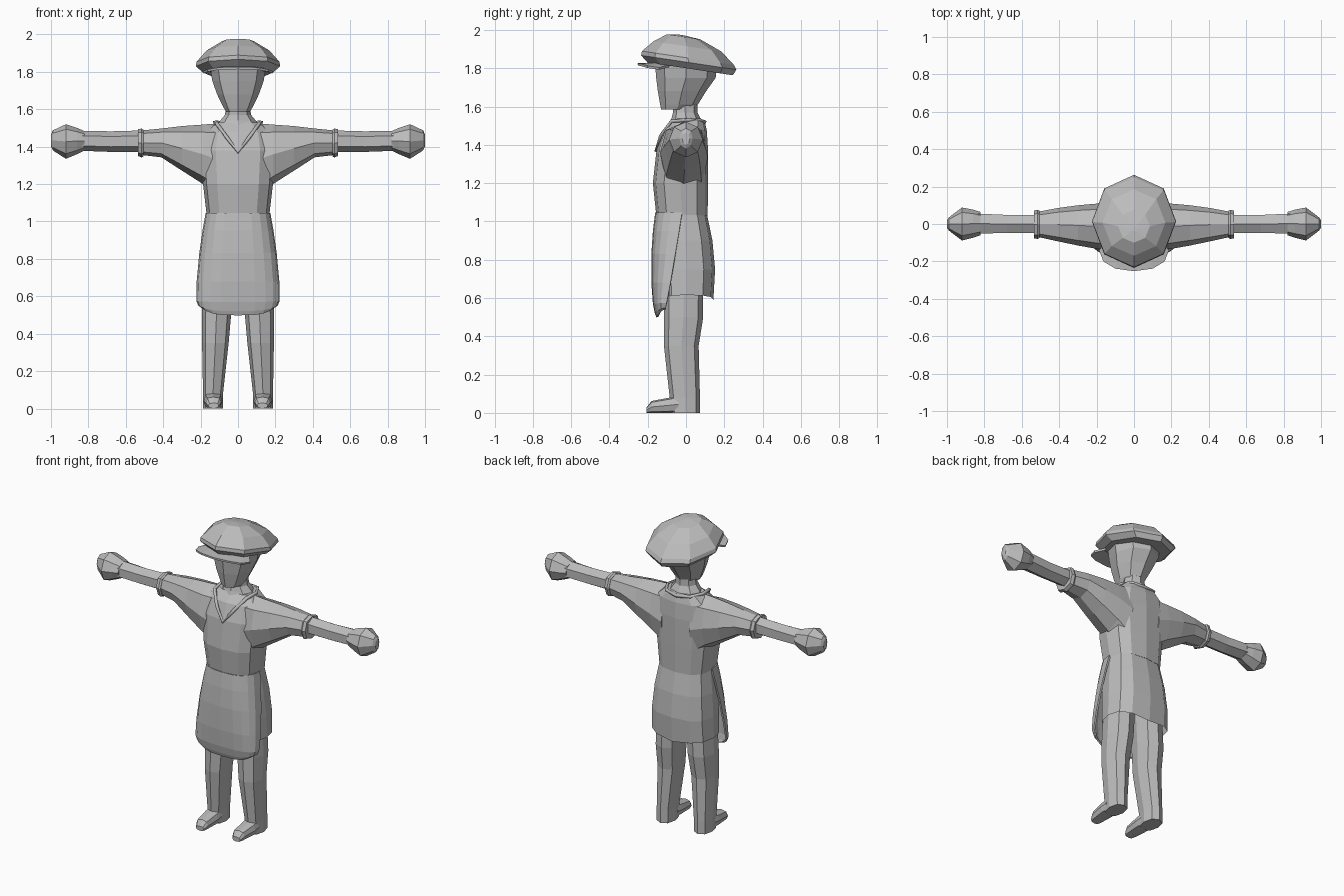
import bpy, bmesh, math

grey = bpy.data.materials.new("plain grey")
grey.diffuse_color = (0.5, 0.5, 0.5, 1)


def finish(name, bm, thick=0, mirror=False):
    bmesh.ops.recalc_face_normals(bm, faces=bm.faces)
    me = bpy.data.meshes.new(name)
    bm.to_mesh(me)
    bm.free()
    me.materials.append(grey)
    ob = bpy.data.objects.new(name, me)
    bpy.context.collection.objects.link(ob)
    if thick:
        m = ob.modifiers.new("thickness", 'SOLIDIFY')
        m.thickness, m.offset = thick, 0
    if mirror:
        ob.modifiers.new("mirror", 'MIRROR')
    return ob


def spow(v, e):
    return math.copysign(abs(v) ** e, v)


def skin(bm, rows, closed):
    n = len(rows[0])
    for a, b in zip(rows, rows[1:]):
        for i in range(n if closed else n - 1):
            j = (i + 1) % n
            bm.faces.new((a[i], a[j], b[j], b[i]))


def loft(name, rings, n=8, axis='z', e=1.0, tilt=0, phase=0.0,
         start=True, end=True, mirror=False):
    """rings: (position, u min, u max, v min, v max); u,v are the two other axes"""
    bm = bmesh.new()
    rows = []
    for p, u0, u1, v0, v1 in rings:
        row = []
        for i in range(n):
            t = 2 * math.pi * (i + phase) / n
            s, c = spow(math.sin(t), e), spow(math.cos(t), e)
            u = (u0 + u1) / 2 + s * (u1 - u0) / 2
            v = (v0 + v1) / 2 + c * (v1 - v0) / 2
            co = {'x': (p, u, v), 'y': (u, p, v), 'z': (u, v, p - tilt * v)}[axis]
            row.append(bm.verts.new(co))
        rows.append(row)
    skin(bm, rows, True)
    if start:
        bm.faces.new(rows[0])
    if end:
        bm.faces.new(rows[-1])
    return finish(name, bm, mirror=mirror)


def wrap(name, rows, n, e, thick):
    """curved sheet round the front; rows: (z, edge lift, half width, y front, y side)"""
    bm = bmesh.new()
    out = []
    for z, lift, hx, yf, ys in rows:
        row = []
        for i in range(n + 1):
            t = math.pi * (i / n - 0.5)
            s, c = spow(math.sin(t), e), max(math.cos(t), 0) ** e
            row.append(bm.verts.new((hx * s, ys + (yf - ys) * c, z + lift * s ** 4)))
        out.append(row)
    skin(bm, out, False)
    return finish(name, bm, thick)


# Legs and feet
loft("legs", [(0, .08, .187, -.08, .073), (.08, .08, .187, -.085, .073),
              (.35, .05, .192, -.115, .066), (.5, .037, .193, -.115, .09),
              (.95, .01, .17, -.11, .09)], e=.85, mirror=True)
loft("feet", [(-.04, .085, .182, 0, .09), (-.085, .083, .184, 0, .08),
              (-.18, .09, .172, 0, .062), (-.205, .103, .158, 0, .03)],
     axis='y', e=.7, mirror=True)

# Skirt of the tunic, open below
skirt = loft("skirt", [(.6, -.205, .205, -.13, .143), (.75, -.2, .2, -.14, .152),
                       (.9, -.187, .187, -.145, .138), (1.045, -.165, .165, -.14, .108)],
             n=12, e=.75, start=False)
for v in skirt.data.vertices:  # uneven hem, higher at the sides
    if v.co.z < .65:
        v.co.z += .025 * abs(v.co.x) / .2 - .01

# Apron
wrap("apron", [(1.045, 0, .168, -.156, -.02), (.95, 0, .185, -.168, -.035),
               (.83, 0, .202, -.176, -.055), (.68, 0, .216, -.176, -.08),
               (.57, .005, .218, -.168, -.1), (.522, .03, .208, -.158, -.105),
               (.5, .045, .195, -.15, -.105)], 10, .75, .01)

# Upper tunic and sleeves
loft("tunic", [(1.03, -.167, .167, -.155, .113), (1.2, -.187, .187, -.173, .115),
               (1.38, -.2, .2, -.153, .115), (1.48, -.18, .18, -.118, .108),
               (1.53, -.12, .12, -.07, .095)], n=12, e=.75)
loft("sleeves", [(.1, -.13, .113, 1.13, 1.525), (.187, -.135, .11, 1.2, 1.518),
                 (.3, -.115, .1, 1.272, 1.51), (.41, -.092, .085, 1.343, 1.497),
                 (.51, -.07, .066, 1.355, 1.487)], axis='x', e=.85, mirror=True)
loft("cuffs", [(.505, -.074, .07, 1.347, 1.49), (.515, -.08, .076, 1.342, 1.497),
               (.535, -.076, .072, 1.35, 1.493)], axis='x', e=.85, mirror=True)

# Arms and fists
loft("arms", [(.5, -.055, .055, 1.372, 1.487), (.68, -.055, .056, 1.372, 1.482),
              (.84, -.06, .064, 1.378, 1.485)], n=6, axis='x', mirror=True)
loft("fists", [(.82, -.06, .064, 1.38, 1.483), (.86, -.073, .077, 1.36, 1.5),
               (.92, -.088, .088, 1.335, 1.52), (.99, -.035, .035, 1.38, 1.487),
               (1.0, -.02, .02, 1.4, 1.465)], axis='x', mirror=True)

# Neckline: a thin V-shaped collar
cu = bpy.data.curves.new("collar", 'CURVE')
cu.dimensions, cu.bevel_depth, cu.bevel_resolution = '3D', .011, 0
half = [(.06, -.131, 1.45), (.115, -.075, 1.525), (.125, .01, 1.53), (.085, .08, 1.527)]
path = [(0, -.154, 1.37)] + half + [(0, .098, 1.52)] + [(-x, y, z) for x, y, z in half[::-1]]
sp = cu.splines.new('POLY')
sp.points.add(len(path) - 1)
for pt, co in zip(sp.points, path):
    pt.co = (*co, 1)
sp.use_cyclic_u = True
cu.materials.append(grey)
bpy.context.collection.objects.link(bpy.data.objects.new("collar", cu))

# Neck and head
loft("neck", [(1.5, -.125, .125, -.09, .095), (1.54, -.095, .095, -.075, .075),
              (1.57, -.07, .07, -.068, .06), (1.64, -.06, .06, -.07, .06)])
loft("head", [(1.585, -.062, .062, -.13, .03), (1.61, -.078, .078, -.135, .062),
              (1.68, -.112, .112, -.147, .105), (1.75, -.137, .137, -.156, .155),
              (1.83, -.15, .15, -.162, .162)])

# Flat cap, tilted down to the back, with its peak
loft("cap", [(1.8, -.14, .14, -.14, .15), (1.8, -.188, .188, -.2, .245),
             (1.832, -.225, .225, -.235, .263), (1.855, -.222, .222, -.23, .25),
             (1.915, -.168, .168, -.17, .185), (1.962, -.085, .085, -.1, .075),
             (1.97, -.015, .015, -.04, -.01)], tilt=.15)
wrap("cap_peak", [(1.826, -.015, .14, -.14, -.09), (1.82, -.022, .185, -.252, -.14)],
     6, .9, .012)
